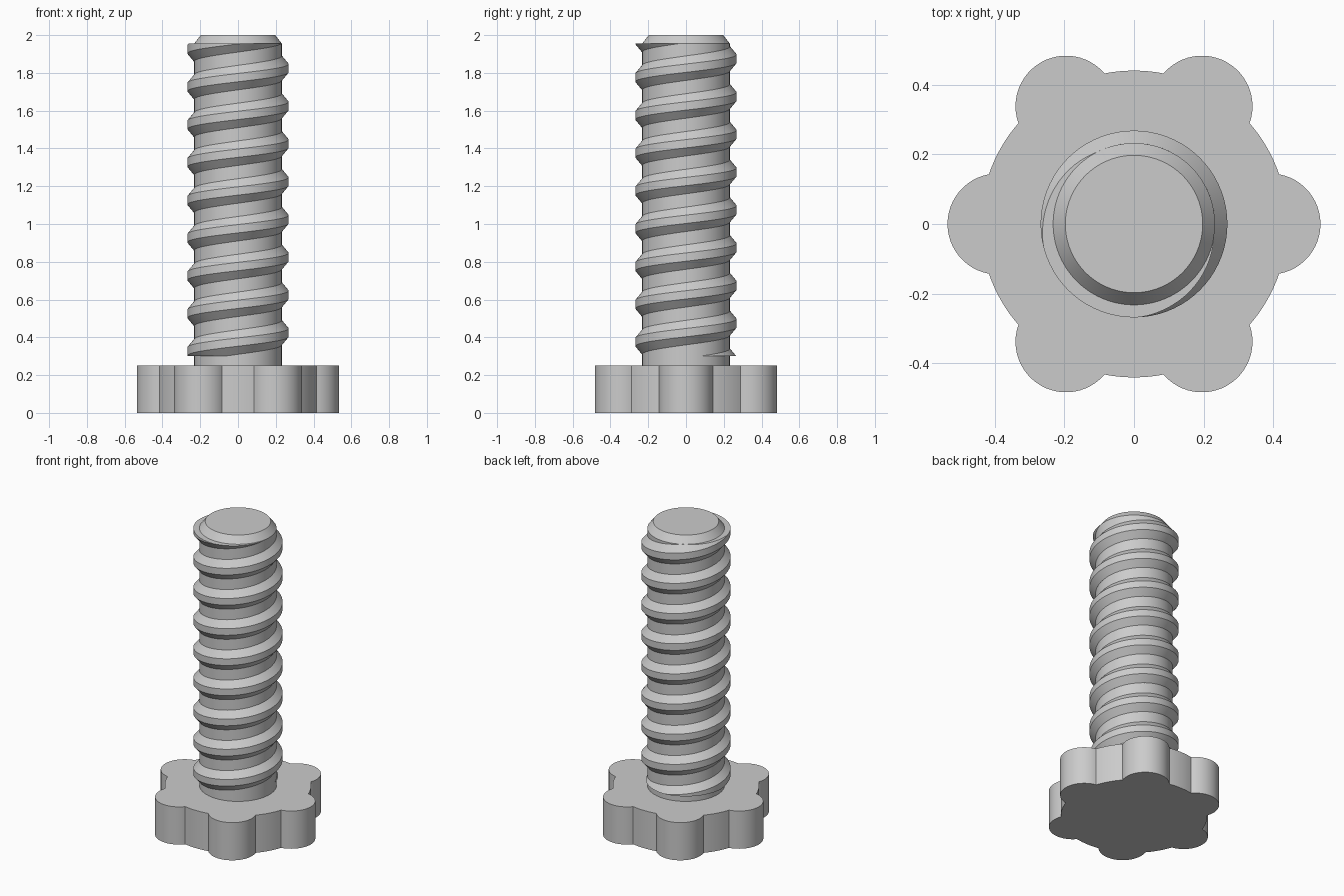
import bpy
import bmesh
from math import sin, cos, pi, tau, acos, atan2, radians

if "Cube" in bpy.data.objects:
    bpy.data.objects.remove(bpy.data.objects["Cube"])

grey = bpy.data.materials.new("plain grey")
grey.use_nodes = True
grey.diffuse_color = (0.6, 0.6, 0.6, 1)
grey.node_tree.nodes["Principled BSDF"].inputs["Base Color"].default_value = grey.diffuse_color

HEAD_TOP, THREAD_START, THREAD_END, TOP = 0.25, 0.30, 1.955, 2.0
SHAFT_R, CREST_R, TIP_R = 0.232, 0.268, 0.197


def finish(bm, name):
    bmesh.ops.recalc_face_normals(bm, faces=bm.faces)
    mesh = bpy.data.meshes.new(name)
    bm.to_mesh(mesh)
    bm.free()
    mesh.materials.append(grey)
    obj = bpy.data.objects.new(name, mesh)
    bpy.context.collection.objects.link(obj)
    bpy.ops.object.select_all(action='DESELECT')
    obj.select_set(True)
    bpy.context.view_layer.objects.active = obj
    bpy.ops.object.shade_smooth_by_angle(angle=radians(25))
    return obj


def loft(bm, rings, closed_caps=True):
    """Skin a list of equal point loops."""
    loops = [[bm.verts.new(p) for p in ring] for ring in rings]
    n = len(loops[0])
    for a, b in zip(loops, loops[1:]):
        for i in range(n):
            j = (i + 1) % n
            bm.faces.new((a[i], a[j], b[j], b[i]))
    if closed_caps:
        bm.faces.new(loops[0][::-1])
        bm.faces.new(loops[-1])


def circle(r, z, n=96):
    return [(r * cos(tau * i / n), r * sin(tau * i / n), z) for i in range(n)]


# Six-lobed hand knob: round lobes joined by arcs of the central disc
def knob_outline(disc=0.44, reach=0.39, lobe=0.145, steps=24, valley_steps=8):
    beta = acos((disc**2 + reach**2 - lobe**2) / (2 * disc * reach))
    alpha = atan2(disc * sin(beta), disc * cos(beta) - reach)
    pts = []
    for k in range(6):
        turn = k * pi / 3
        for i in range(steps + 1):
            a = turn - alpha + 2 * alpha * i / steps
            pts.append((reach * cos(turn) + lobe * cos(a),
                        reach * sin(turn) + lobe * sin(a)))
        for i in range(1, valley_steps):
            a = turn + beta + (pi / 3 - 2 * beta) * i / valley_steps
            pts.append((disc * cos(a), disc * sin(a)))
    return pts


bm = bmesh.new()
outline = knob_outline()
loft(bm, [[(x, y, z) for x, y in outline] for z in (0, HEAD_TOP)])
finish(bm, "knob_head")

# Shaft with a chamfered tip
bm = bmesh.new()
loft(bm, [circle(SHAFT_R, HEAD_TOP - 0.01), circle(SHAFT_R, THREAD_END), circle(TIP_R, TOP)])
finish(bm, "shaft")

# Right-handed helical thread, cut flat at both ends
PITCH, STEPS, ROOT, CREST = 0.2, 72, 0.065, 0.022
profile = [(SHAFT_R - 0.012, -ROOT), (SHAFT_R, -ROOT), (CREST_R, -CREST),
           (CREST_R, CREST), (SHAFT_R, ROOT), (SHAFT_R - 0.012, ROOT)]
bm = bmesh.new()
rings = []
for i in range(int(9.5 * STEPS)):
    a = tau * i / STEPS
    mid = 0.225 + PITCH * i / STEPS
    rings.append([(r * cos(a), r * sin(a), mid + dz) for r, dz in profile])
loft(bm, rings)
for z, up in ((THREAD_START, -1), (THREAD_END, 1)):
    cut = bmesh.ops.bisect_plane(bm, geom=bm.verts[:] + bm.edges[:] + bm.faces[:],
                                 plane_co=(0, 0, z), plane_no=(0, 0, up), clear_outer=True)
    rim = [e for e in cut["geom_cut"] if isinstance(e, bmesh.types.BMEdge)]
    bmesh.ops.triangle_fill(bm, edges=rim, use_beauty=True)
finish(bm, "thread")
